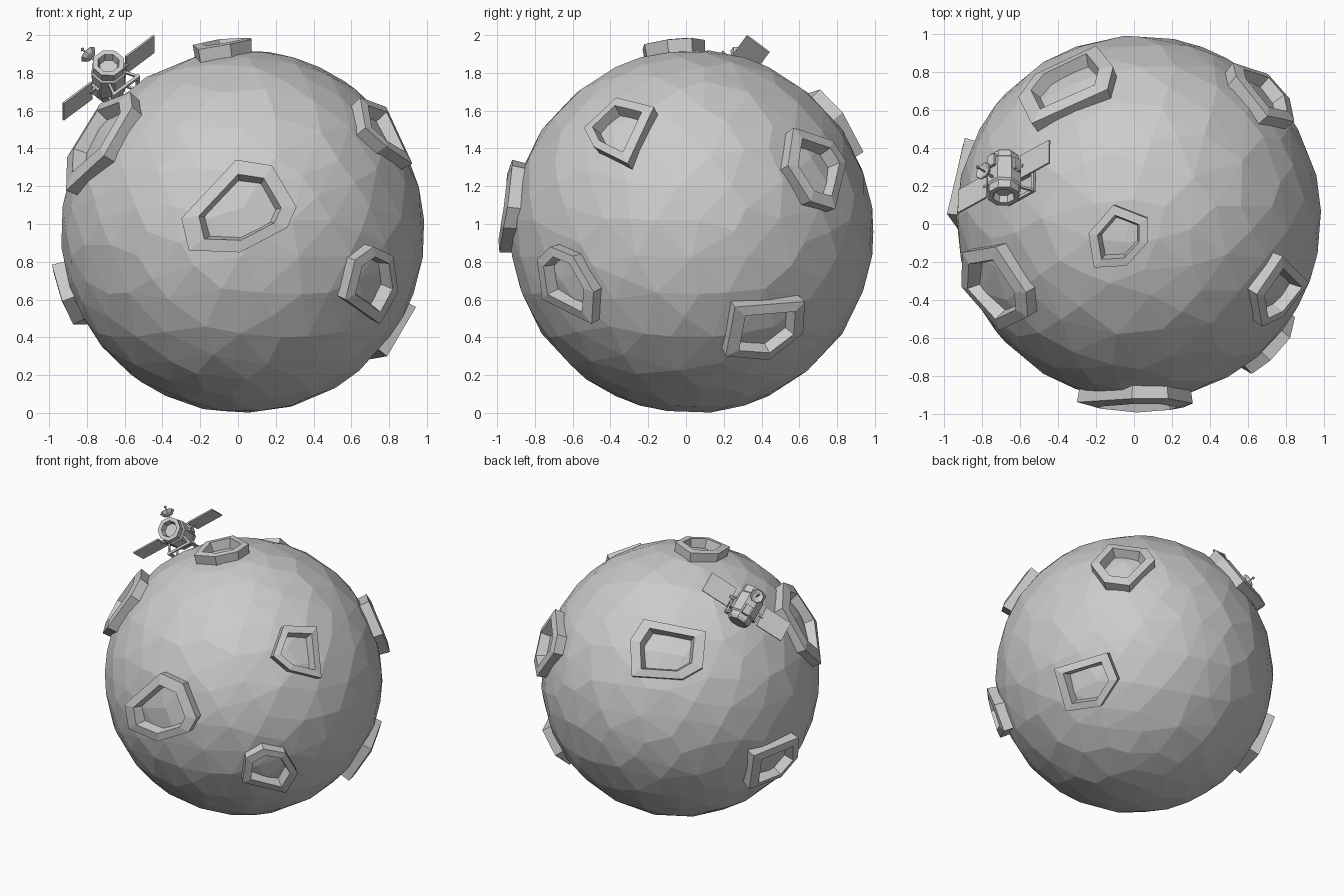
import bpy, bmesh
from math import sqrt, pi, cos, sin
from mathutils import Vector, Matrix

if "Cube" in bpy.data.objects:
    bpy.data.objects.remove(bpy.data.objects["Cube"])

CENTRE = Vector((0.025, 0.032, 0.96))
R = 0.96


def add_object(name, bm, matrix=None):
    bmesh.ops.recalc_face_normals(bm, faces=bm.faces)
    mesh = bpy.data.meshes.new(name)
    bm.to_mesh(mesh)
    bm.free()
    ob = bpy.data.objects.new(name, mesh)
    bpy.context.collection.objects.link(ob)
    if matrix:
        ob.matrix_world = matrix
    return ob


# Planet: faceted ball with irregular triangles
bm = bmesh.new()
bmesh.ops.create_icosphere(bm, subdivisions=4, radius=R)
planet = add_object("planet", bm, Matrix.Translation(CENTRE))
dec = planet.modifiers.new("facets", 'DECIMATE')
dec.ratio = 0.45

# Viewing frames used for crater outlines: right, up, towards, grid offset
X, Y, Z = Vector((1, 0, 0)), Vector((0, 1, 0)), Vector((0, 0, 1))
ca, sa, ce, se = cos(0.62), sin(0.62), cos(0.436), sin(0.436)
side_dir = Vector((-sa, ca, 0))
VIEWS = {
    "front": (X, Z, -Y, CENTRE.x, CENTRE.z),
    "right": (Y, Z, X, CENTRE.y, CENTRE.z),
    "top": (X, Y, Z, CENTRE.x, CENTRE.y),
    "oblique": (Vector((-ca, -sa, 0)), Z * ce - side_dir * se,
                side_dir * ce + Z * se, 0, 0),
}


def crater(name, view, outline):
    """Raised polygonal ring whose rim outline is projected on the planet."""
    right, up, toward, u0, v0 = VIEWS[view]
    rim_r = R + 0.066
    dirs = []
    for u, v in outline:
        u, v = u - u0, v - v0
        w = sqrt(max(0.0, rim_r ** 2 - u * u - v * v))
        dirs.append((right * u + up * v + toward * w).normalized())
    mid = sum(dirs, Vector()) / len(dirs)
    bm = bmesh.new()
    rings = []
    for scale, radius in ((1.06, R - 0.04), (1.0, rim_r), (0.70, rim_r), (0.62, R - 0.03)):
        rings.append([bm.verts.new(CENTRE + (mid + (d - mid) * scale).normalized() * radius)
                      for d in dirs])
    n = len(dirs)
    for a, b in zip(rings, rings[1:] + rings[:1]):
        for i in range(n):
            j = (i + 1) % n
            bm.faces.new((a[i], a[j], b[j], b[i]))
    add_object(name, bm)


# Craters
crater("crater_front", "front", [(-.01, 1.34), (.18, 1.31), (.31, 1.09), (.26, .98),
                                 (.01, .85), (-.26, .86), (-.30, 1.03)])
crater("crater_front_low", "right", [(-.79, .81), (-.72, .88), (-.60, .83), (-.49, .64),
                                     (-.50, .47), (-.76, .60)])
crater("crater_right_high", "right", [(-.37, 1.67), (-.17, 1.62), (-.31, 1.32),
                                      (-.49, 1.41), (-.54, 1.51)])
crater("crater_right_back", "right", [(.57, 1.51), (.78, 1.44), (.85, 1.33), (.79, 1.08),
                                      (.66, 1.12), (.54, 1.31)])
crater("crater_right_low", "right", [(.26, .56), (.63, .59), (.62, .42), (.44, .28), (.21, .30)])
crater("crater_top", "top", [(-.11, .10), (.07, .03), (.07, -.10), (-.04, -.22),
                             (-.21, -.23), (-.24, -.05)])
crater("crater_back", "top", [(-.61, .67), (-.52, .79), (-.20, .94), (-.11, .83),
                              (-.14, .71), (-.54, .53)])
crater("crater_left_high", "top", [(-.905, -.15), (-.73, -.12), (-.57, -.36), (-.56, -.49),
                                   (-.71, -.56), (-.91, -.33)])
crater("crater_left_low", "oblique", [(.50, -.54), (.81, -.415), (.81, -.55),
                                      (.69, -.69), (.47, -.77)])

# Satellite frame: x along the panels, y along the body, z away from the planet
ax = Vector((.734, .398, .55)).normalized()
ay = Vector((0, .8, -.6))
az = ax.cross(ay).normalized()
SAT = Matrix((ax, ay, az)).transposed().to_4x4()
SAT.translation = (-.685, .25, 1.775)


def box(name, loc, size):
    bm = bmesh.new()
    bmesh.ops.create_cube(bm, size=1, matrix=Matrix.Translation(loc) @ Matrix.Diagonal((*size, 1)))
    return add_object(name, bm, SAT)


def lathe(name, profile, axis, origin=(0, 0, 0), n=8):
    """Spin (radius, height) points around a satellite axis."""
    rot = Z.rotation_difference(Vector(axis)).to_matrix()
    bm = bmesh.new()
    rings = []
    for r, h in profile:
        ring = [bm.verts.new(Vector(origin) + rot @ Vector(
            (r * cos(2 * pi * (i + .5) / n), r * sin(2 * pi * (i + .5) / n), h))) for i in range(n)]
        rings.append(ring)
    for a, b in zip(rings, rings[1:]):
        for i in range(n):
            j = (i + 1) % n
            bm.faces.new((a[i], a[j], b[j], b[i]))
    bm.faces.new(rings[0])
    bm.faces.new(rings[-1])
    return add_object(name, bm, SAT)


def rod(name, a, b, r=0.007, n=6):
    d = Vector(b) - Vector(a)
    return lathe(name, [(r, 0), (r, d.length)], d.normalized(), a, n)


# Octagonal body with raised bands and a recessed front opening
lathe("satellite_body", [(.07, -.13), (.085, -.11), (.085, -.08), (.095, -.07), (.095, .07),
                         (.085, .08), (.085, .115), (.088, .13), (.06, .13), (.05, .09)],
      (0, -1, 0))

# Solar panels on a through rod
for s, side in ((-1, "left"), (1, "right")):
    box(side + "_solar_panel", (s * .225, 0, 0), (.205, .15, .01))
rod("panel_rod", (-.14, 0, 0), (.14, 0, 0), .012)

# Equipment boxes on the body faces
for s in (-1, 1):
    box("side_box", (s * .09, .03, 0), (.025, .07, .05))
box("top_box", (0, .05, .09), (.05, .07, .03))

# Dish with feed
rod("dish_mast", (0, -.05, .08), (0, -.05, .14), .008)
lathe("dish", [(.012, .13), (.035, .14), (.052, .16), (.048, .163), (.02, .147)],
      (0, 0, 1), (0, -.05, 0))
rod("dish_feed", (0, -.05, .14), (0, -.05, .2), .005)
lathe("feed_tip", [(.004, .195), (.01, .2), (.01, .207), (.004, .212)], (0, 0, 1), (0, -.05, 0), 6)

# Underside frame: open rectangle carried on four struts
for s in (-1, 1):
    box("frame_long_bar", (0, s * .06, -.135), (.19, .018, .016))
    box("frame_short_bar", (s * .086, 0, -.135), (.018, .12, .016))
    for t in (-1, 1):
        rod("frame_strut", (s * .055, t * .06, -.06), (s * .086, t * .06, -.135), .009, 4)
